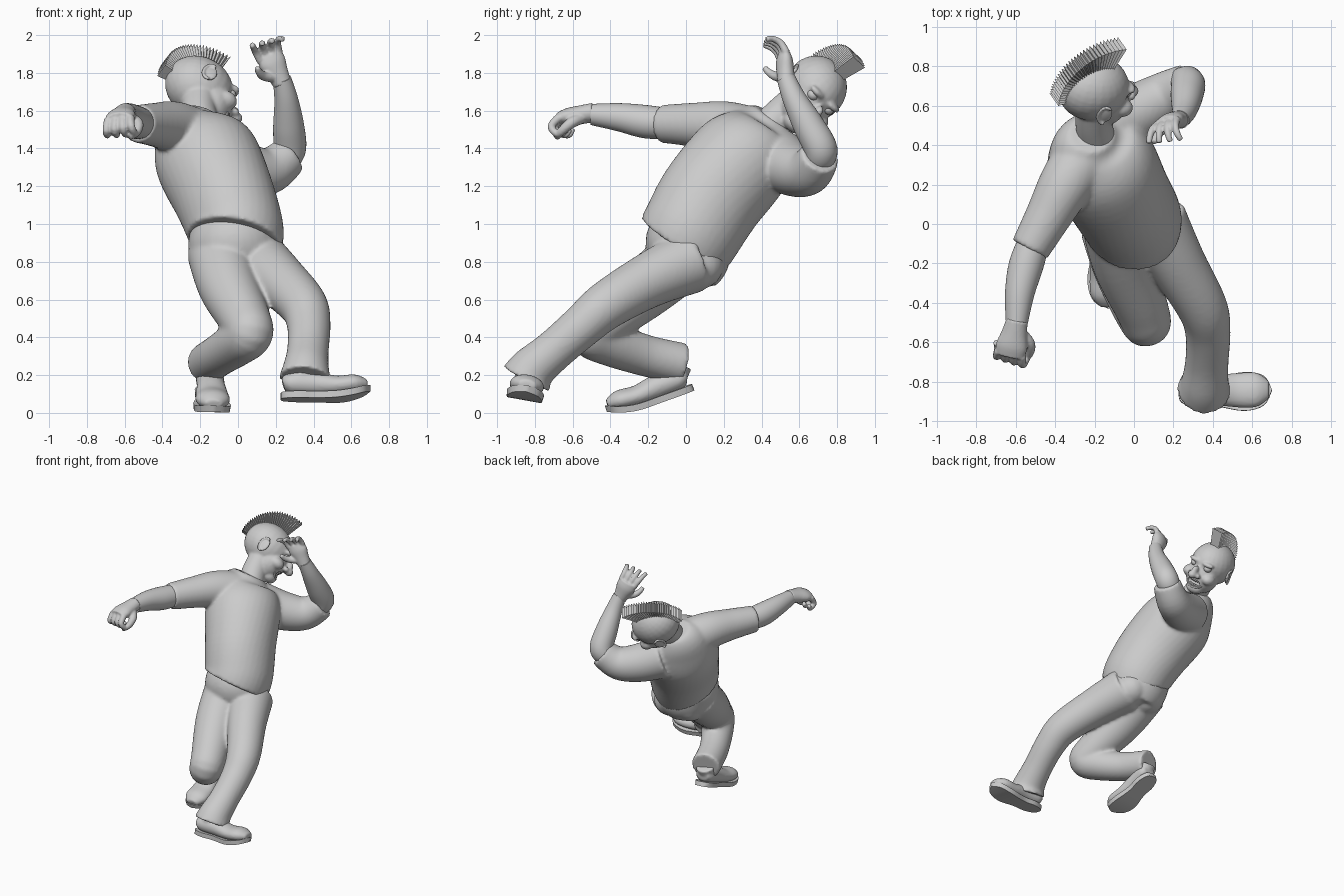
import bpy, bmesh, math
from mathutils import Vector, Matrix

if "Cube" in bpy.data.objects:
    bpy.data.objects.remove(bpy.data.objects["Cube"])

grey = bpy.data.materials.new("plain_grey")
grey.use_nodes = True
grey.diffuse_color = (0.6, 0.6, 0.6, 1)
grey.node_tree.nodes["Principled BSDF"].inputs["Base Color"].default_value = (0.6, 0.6, 0.6, 1)


def frame(origin, x, y):
    """Matrix with y kept, x made square to it."""
    y = Vector(y).normalized()
    x = Vector(x)
    x = (x - y * x.dot(y)).normalized()
    m = Matrix((x, y, x.cross(y))).transposed().to_4x4()
    m.translation = Vector(origin)
    return m


def spline(rows, steps):
    """Smooth interpolation of rows of numbers."""
    rows = [Vector(r) for r in rows]
    out = []
    for i in range(len(rows) - 1):
        a, b = rows[max(i - 1, 0)], rows[i]
        c, d = rows[i + 1], rows[min(i + 2, len(rows) - 1)]
        for k in range(steps):
            t = k / steps
            out.append(0.5 * (2 * b + (c - a) * t + (2 * a - 5 * b + 4 * c - d) * t * t
                              + (3 * b - a - 3 * c + d) * t ** 3))
    return out + [rows[-1]]


def tube(bm, rows, side=(1, 0, 0), side_end=None, m=Matrix(), sides=36, steps=6):
    """Loft of ellipses; each row is x, y, z, half width, half depth."""
    rows = spline([r if len(r) == 5 else (*r, r[3]) for r in rows], steps)
    pts = [Vector(r[:3]) for r in rows]
    side, n = Vector(side), len(rows)
    side_end = Vector(side_end) if side_end else side
    rings = []
    for i, r in enumerate(rows):
        t = (pts[min(i + 1, n - 1)] - pts[max(i - 1, 0)]).normalized()
        u = side.lerp(side_end, i / (n - 1))
        u = (u - t * u.dot(t)).normalized()
        v = t.cross(u)
        rings.append([bm.verts.new(m @ (pts[i] + u * r[3] * math.cos(a) + v * r[4] * math.sin(a)))
                      for a in (2 * math.pi * k / sides for k in range(sides))])
    for p, q in zip(rings, rings[1:]):
        for k in range(sides):
            j = (k + 1) % sides
            bm.faces.new((p[k], p[j], q[j], q[k]))
    bm.faces.new(rings[0][::-1])
    bm.faces.new(rings[-1])


def ball(bm, centre, radii, m=Matrix()):
    bmesh.ops.create_uvsphere(bm, u_segments=24, v_segments=16, radius=1,
                              matrix=m @ Matrix.Translation(centre) @ Matrix.Diagonal((*radii, 1)))


def part(name, bm, voxel=0, relax=4, smooth=True):
    bmesh.ops.recalc_face_normals(bm, faces=bm.faces)
    me = bpy.data.meshes.new(name)
    bm.to_mesh(me)
    bm.free()
    me.materials.append(grey)
    ob = bpy.data.objects.new(name, me)
    bpy.context.collection.objects.link(ob)
    if voxel:
        mod = ob.modifiers.new("blend", 'REMESH')
        mod.mode, mod.voxel_size, mod.use_smooth_shade = 'VOXEL', voxel, True
        mod = ob.modifiers.new("relax", 'SMOOTH')
        mod.factor, mod.iterations = 0.5, relax
    elif smooth:
        bpy.ops.object.select_all(action='DESELECT')
        ob.select_set(True)
        bpy.context.view_layer.objects.active = ob
        bpy.ops.object.shade_smooth_by_angle(angle=math.radians(45))
    return ob


# Shirt: twisting torso and two short sleeves
bm = bmesh.new()
tube(bm, [(-.02, -.005, .905, .255, .265), (-.015, .035, .975, .255, .27), (-.075, .14, 1.15, .265, .28),
          (-.17, .31, 1.36, .28, .27), (-.22, .41, 1.49, .22, .185), (-.215, .46, 1.57, .12, .11)],
     (1, .05, -.05), (.4, .3, -.27))
tube(bm, [(-.22, .38, 1.45, .16), (-.34, .21, 1.51, .14), (-.435, .04, 1.525, .117), (-.53, -.13, 1.53, .1)])
tube(bm, [(-.14, .48, 1.35, .16), (.02, .57, 1.29, .145), (.16, .65, 1.28, .125), (.27, .71, 1.36, .105)], (0, 0, 1))
part("shirt", bm, .013, 6)

# Trousers: hips, seat and both legs
bm = bmesh.new()
tube(bm, [(-.03, .04, 1, .22, .2), (-.02, .02, .9, .245, .235), (-.01, .03, .8, .22, .2), (0, .01, .71, .16, .15)])
for x in (-.08, .09):
    ball(bm, (x, .05, .78), (.13, .15, .13))
tube(bm, [(-.1, .02, .85, .17), (-.05, -.2, .67, .16), (.04, -.43, .49, .135), (.06, -.5, .42, .125),
          (0, -.41, .37, .12), (-.1, -.22, .305, .11), (-.165, -.02, .26, .11)])
tube(bm, [(.1, .02, .8, .17), (.22, -.2, .7, .145), (.345, -.42, .57, .128), (.375, -.55, .46, .115),
          (.37, -.7, .33, .11), (.36, -.81, .235, .122), (.355, -.845, .18, .14)])
part("trousers", bm, .013, 6)


# Shoes with an upper and a sole, heel at the local origin, toe along +y
def shoe(name, m, ankle_from):
    bm = bmesh.new()
    tube(bm, [(0, 0, .075, .05, .035), (0, .04, .085, .073, .06), (0, .16, .085, .075, .065),
              (0, .28, .075, .088, .055), (0, .38, .085, .088, .052), (0, .445, .085, .045, .025)], m=m)
    tube(bm, [(*(m.inverted() @ Vector(ankle_from)), .075), (0, .09, .08, .07)], m=m)
    part(name + "_upper", bm, .01, 3)
    bm = bmesh.new()
    outline = spline([(0, -.015, .03), (.05, 0, .07), (.08, .08, .085), (.075, .18, .078), (.1, .32, .1),
                      (.075, .42, .08), (0, .46, .04)], 4)
    outline = [(p.x, p.y) for p in outline]
    outline += [(-x, y) for x, y in outline[-2:0:-1]]
    lift = lambda y: max(0, y - .25) ** 2 * 1.1
    low = [bm.verts.new(m @ Vector((x * .95, y, lift(y)))) for x, y in outline]
    high = [bm.verts.new(m @ Vector((x, y, .035 + lift(y)))) for x, y in outline]
    bm.faces.new(low)
    bm.faces.new(high)
    for k in range(len(low)):
        j = (k + 1) % len(low)
        bm.faces.new((low[k], low[j], high[j], high[k]))
    bmesh.ops.triangulate(bm, faces=[f for f in bm.faces if len(f.verts) > 4])
    part(name + "_sole", bm)


shoe("left_shoe", frame((.24, -.86, .07), (0, -1, .18), (1, .01, -.01)), (.35, -.82, .25))
shoe("right_shoe", frame((-.155, .03, .115), (-1, 0, .05), (.05, -.95, -.34)), (-.15, -.04, .26))

# Forearms
bm = bmesh.new()
tube(bm, [(-.49, -.04, 1.53, .075), (-.545, -.2, 1.54, .088), (-.58, -.35, 1.565, .075), (-.595, -.5, 1.58, .056)])
part("right_forearm", bm)
bm = bmesh.new()
tube(bm, [(.21, .68, 1.33, .08), (.27, .715, 1.39, .088), (.268, .65, 1.52, .082), (.255, .575, 1.66, .063),
          (.232, .53, 1.77, .049)], (0, 1, 0))
part("left_forearm", bm)


# Hands: wrist at the origin, fingers along +y, palm towards +z, thumb towards +x
def hand(name, m, curls, thumb):
    bm = bmesh.new()
    tube(bm, [(0, -.03, 0, .046, .043), (0, .03, 0, .055, .042), (0, .09, 0, .068, .04), (0, .135, 0, .06, .028)], m=m)
    for k, x in enumerate((.051, .017, -.017, -.051)):
        p, a, r = Vector((x, .12, 0)), 0, .02
        rows = [(*p, r)]
        for curl, size in zip(curls, (.055, .045, .035)):
            a += math.radians(curl + 4 * k)
            p = p + Vector((x * .15, math.cos(a) * size, math.sin(a) * size))
            r -= .002
            rows.append((*p, r))
        tube(bm, rows, m=m, sides=10, steps=4)
    tube(bm, thumb, (0, 0, 1), m=m, sides=10)
    part(name, bm, .007, 2)


hand("right_hand", frame((-.6, -.52, 1.585), (1, 0, .15), (-.2, -.95, -.18)) @ Matrix.Scale(1.18, 4),
     (40, 80, 75), [(.03, .03, .02, .026), (.07, .07, .04, .025), (.07, .12, .07, .02), (.04, .15, .085, .015)])
hand("left_hand", frame((.222, .53, 1.77), (.9, .25, .35), (-.42, -.1, .9)) @ Matrix.Diagonal((-1.08, 1.05, 1.08, 1)),
     (15, 25, 25), [(.03, .02, .01, .026), (.075, .05, .03, .024), (.095, .08, .055, .019), (.1, .11, .075, .014)])

# Head frame: x to the model's left, y to the back of the head, z to the crown
head = frame((-.195, .67, 1.695), (-.39, .65, -.63), (-.86, -.16, .48))
bm = bmesh.new()
ball(bm, (0, .02, .03), (.16, .188, .165), head)
ball(bm, (0, -.07, -.06), (.13, .115, .14), head)
ball(bm, (0, -.125, -.155), (.07, .06, .05), head)
ball(bm, (0, -.2, -.015), (.024, .035, .045), head)
ball(bm, (0, -.225, -.04), (.034, .034, .03), head)
for s in (-1, 1):
    ball(bm, (s * .035, -.2, -.043), (.022, .025, .02), head)
    ball(bm, (s * .09, -.12, -.055), (.05, .06, .045), head)
    ball(bm, (s * .06, -.145, .058), (.05, .035, .02), head)
tube(bm, [(-.19, .43, 1.5, .1), (-.205, .51, 1.585, .092), (-.205, .6, 1.66, .095)])
face = part("head_and_neck", bm, .01, 3)

# Open laughing mouth and eye sockets, cut from the head
bm = bmesh.new()
ball(bm, (0, -.2, -.108), (.068, .06, .034), head)
for s in (-1, 1):
    ball(bm, (s * .062, -.185, .028), (.035, .03, .02), head)
cutter = part("face_cutter", bm)
cutter.hide_render = True
cutter.hide_set(True)
mod = face.modifiers.new("openings", 'BOOLEAN')
mod.object, mod.operation = cutter, 'DIFFERENCE'

bm = bmesh.new()
for s in (-1, 1):
    ball(bm, (s * .062, -.137, .028), (.032, .032, .028), head)
part("eyes", bm)
bm = bmesh.new()
for z in (-.088, -.13):
    for k in range(-3, 4):
        x = k * .014
        ball(bm, (x, -.17 + x * x * 12, z), (.008, .01, .013), head)
part("teeth", bm)
bm = bmesh.new()
loop = [(.069 * math.cos(a), -.178 + .03 * math.cos(a) ** 2, -.108 + .036 * math.sin(a), .008)
        for a in (math.pi * k / 8 for k in range(17))]
tube(bm, loop, (0, 1, 0), m=head, sides=8, steps=2)
part("lips", bm)

# Ears with a raised rim
bm = bmesh.new()
for s in (-1, 1):
    ear = head @ Matrix.Translation((s * .162, .015, -.01)) @ Matrix.Rotation(s * math.radians(25), 4, 'Z')
    ball(bm, (0, .01, 0), (.013, .036, .052), ear)
    rim = [(s * .012, .012 + .036 * math.cos(a), .054 * math.sin(a), .009)
           for a in (math.radians(-100 + 25 * k) for k in range(10))]
    tube(bm, rim, (1, 0, 0), m=ear, sides=8, steps=2)
part("ears", bm, .006, 2)

# Mohawk: pleated fan from forehead to nape
bm = bmesh.new()
rings, count = [], 56
for i in range(count + 1):
    t, valley = i / count, i % 2
    a = math.radians(76 + 104 * t)
    tip = .325 - .08 * t - .014 * valley
    ring = []
    for x, r in ((-.036, .15), (.036, .15), (.048, tip), (-.048, tip)):
        w = x * (.7 if valley else 1)
        ring.append(bm.verts.new(head @ Vector((w, -r * math.cos(a), r * math.sin(a)))))
    rings.append(ring)
for p, q in zip(rings, rings[1:]):
    for k in range(4):
        j = (k + 1) % 4
        bm.faces.new((p[k], p[j], q[j], q[k]))
bm.faces.new(rings[0])
bm.faces.new(rings[-1])
part("mohawk", bm, smooth=False)
